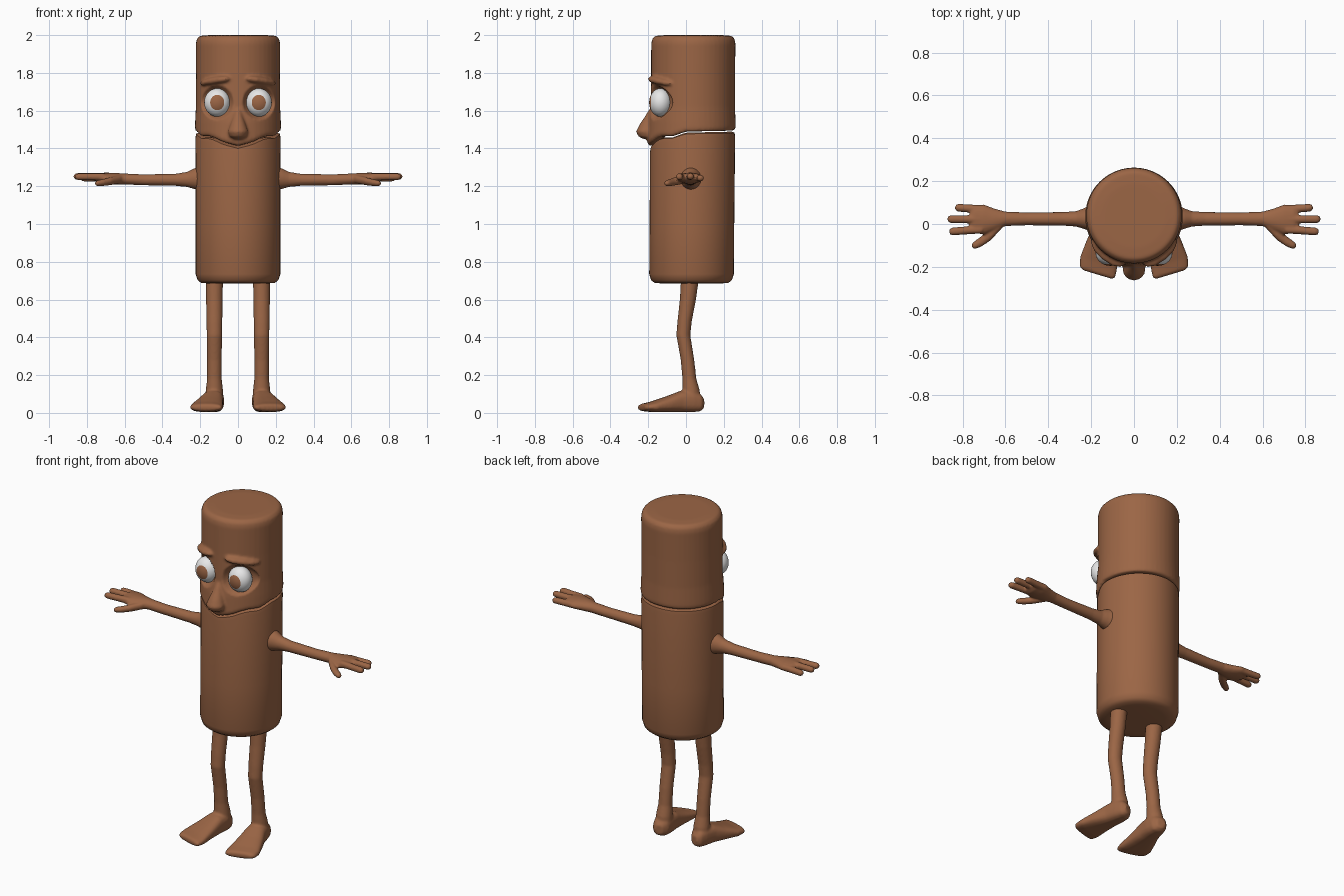
import bpy, bmesh, math
from mathutils import Matrix

if "Cube" in bpy.data.objects:
    bpy.data.objects.remove(bpy.data.objects["Cube"])


def material(name, rgb):
    m = bpy.data.materials.new(name)
    m.diffuse_color = (*rgb, 1)
    m.use_nodes = True
    m.node_tree.nodes["Principled BSDF"].inputs["Base Color"].default_value = m.diffuse_color
    return m


BROWN = material("brown", (0.33, 0.132, 0.06))
WHITE = material("eye white", (0.8, 0.8, 0.8))


def skin(bm, loops):
    """Bridge closed vertex loops and cap both ends."""
    rows = [[bm.verts.new(p) for p in loop] for loop in loops]
    n = len(rows[0])
    for a, b in zip(rows, rows[1:]):
        for i in range(n):
            j = (i + 1) % n
            bm.faces.new((a[i], a[j], b[j], b[i]))
    bm.faces.new(rows[0][::-1])
    bm.faces.new(rows[-1])


def loft(bm, axis, rings, side=1, power=1.0, slant=0.0, n=20):
    """Rings are (x, y, z, first radius, second radius) across the axis."""
    u, v = [i for i in range(3) if i != axis]
    loops = []
    for x, y, z, ru, rv in rings:
        loop = []
        for i in range(n):
            a = 2 * math.pi * i / n
            c, s = math.cos(a), math.sin(a)
            p = [x, y, z]
            p[u] += ru * math.copysign(abs(c) ** power, c)
            p[v] += rv * math.copysign(abs(s) ** power, s)
            p[1] += slant * (p[0] - x)
            p[0] *= side
            loop.append(p)
        loops.append(loop)
    skin(bm, loops)


def finish(name, bm, mats=(BROWN,), voxel=0.0, smooth=4):
    bmesh.ops.recalc_face_normals(bm, faces=bm.faces)
    me = bpy.data.meshes.new(name)
    bm.to_mesh(me)
    bm.free()
    ob = bpy.data.objects.new(name, me)
    bpy.context.collection.objects.link(ob)
    for m in mats:
        me.materials.append(m)
    bpy.ops.object.select_all(action='DESELECT')
    ob.select_set(True)
    bpy.context.view_layer.objects.active = ob
    if voxel:  # blend the overlapping pieces into one skin
        r = ob.modifiers.new("blend", 'REMESH')
        r.mode, r.voxel_size = 'VOXEL', voxel
        s = ob.modifiers.new("soften", 'SMOOTH')
        s.factor, s.iterations = 0.5, smooth
        for mod in ("blend", "soften"):
            bpy.ops.object.modifier_apply(modifier=mod)
    bpy.ops.object.shade_smooth_by_angle(angle=math.radians(50))
    return ob


# Mouth line height by angle from the front
MOUTH = [(0, 1.41), (20, 1.43), (35, 1.455), (45, 1.462), (60, 1.462), (80, 1.487), (180, 1.493)]


def seam(deg):
    for (a, za), (b, zb) in zip(MOUTH, MOUTH[1:]):
        if deg <= b:
            return za + (zb - za) * (deg - a) / (b - a)
    return MOUTH[-1][1]


def drum(bm, profile, n=48):
    """Round column; profile gives (radius, z) from the seam height and front weight."""
    columns = []
    for i in range(n):
        a = 2 * math.pi * i / n
        deg = math.degrees(min(a, 2 * math.pi - a))
        col = profile(seam(deg), math.exp(-(deg / 38) ** 2))
        columns.append([(r * math.sin(a), 0.029 + 0.008 * (z - 0.7) - r * math.cos(a), z)
                        for r, z in col])
    skin(bm, list(zip(*columns)))


# Body
bm = bmesh.new()
drum(bm, lambda s, f: [(0.15, 0.685), (0.195, 0.688), (0.214, 0.703), (0.224, 0.735), (0.224, 1.0),
                       (0.225, s - 0.03), (0.222, s - 0.01), (0.205, s - 0.003), (0.1, 1.45)])
finish("body", bm)

# Head with lip, nose and brows
bm = bmesh.new()
drum(bm, lambda s, f: [(0.1, 1.50), (0.205, s + 0.002), (0.224 + 0.008 * f, s + 0.005),
                       (0.228 + 0.012 * f, s + 0.022), (0.227 + 0.008 * f, 1.54), (0.223, 1.62),
                       (0.222, 1.78), (0.223, 1.955), (0.218, 1.98), (0.202, 1.996), (0.15, 2.0)])
loft(bm, 2, [(0, -.185, 1.605, .012, .012), (0, -.192, 1.57, .025, .025), (0, -.202, 1.53, .04, .042),
             (0, -.212, 1.49, .054, .053), (0, -.21, 1.463, .045, .042), (0, -.205, 1.45, .02, .02)])
for side in (-1, 1):
    loft(bm, 0, [(.045, -.18, 1.768, .01, .008), (.06, -.178, 1.768, .024, .016),
                 (.1, -.168, 1.764, .028, .019), (.15, -.138, 1.756, .026, .018),
                 (.185, -.105, 1.748, .022, .014), (.2, -.085, 1.744, .01, .007)], side)
head = finish("head", bm, voxel=0.008, smooth=3)
for v in head.data.vertices:  # eye sockets
    d = ((abs(v.co.x) - 0.11) / 0.085) ** 2 + ((v.co.z - 1.643) / 0.09) ** 2
    if v.co.y < 0 and d < 1:
        v.co.y += 0.045 * (1 - d * d)

# Eyes, pupil coloured by distance from the front pole
for side, label in ((-1, "left"), (1, "right")):
    bm = bmesh.new()
    bmesh.ops.create_uvsphere(bm, u_segments=32, v_segments=22, radius=1,
                              matrix=Matrix.Rotation(math.pi / 2, 4, 'X'))
    for f in bm.faces:
        if f.calc_center_median().y < -math.cos(math.radians(33)):
            f.material_index = 1
    for v in bm.verts:
        v.co = (side * 0.11 + v.co.x * 0.069, -0.135 + v.co.y * 0.06, 1.643 + v.co.z * 0.075)
    finish(label + "_eye", bm, (WHITE, BROWN))

# Arms with palm, three fingers and thumb
FINGERS = [(.7, .835, .068, .076, 1.243), (.72, .87, .022, .023, 1.252), (.71, .862, -.025, -.035, 1.25)]
for side, label in ((-1, "left"), (1, "right")):
    bm = bmesh.new()
    loft(bm, 0, [(.18, .03, 1.24, .07, .07), (.235, .025, 1.24, .048, .054), (.27, .024, 1.236, .036, .04),
                 (.33, .024, 1.234, .032, .032), (.5, .024, 1.234, .03, .029), (.6, .024, 1.238, .034, .029),
                 (.65, .02, 1.24, .052, .031), (.7, .021, 1.243, .07, .029), (.745, .022, 1.246, .066, .024),
                 (.765, .022, 1.248, .055, .014)], side)
    for x0, x1, y0, y1, z in FINGERS:
        xm, ym = (x0 + x1) / 2, (y0 + y1) / 2
        loft(bm, 0, [(x0, y0, z, .02, .02), (xm, ym, z, .019, .019), (x1 - .015, y1, z, .019, .018),
                     (x1 - .004, y1, z, .014, .013), (x1, y1, z, .005, .005)], side, n=12)
    loft(bm, 0, [(.62, 0, 1.238, .025, .022), (.67, -.048, 1.228, .03, .022), (.71, -.08, 1.22, .025, .019),
                 (.74, -.097, 1.216, .02, .017), (.752, -.1, 1.215, .014, .012), (.757, -.1, 1.215, .006, .005)],
         side, n=12)
    finish(label + "_arm", bm, voxel=0.006, smooth=3)

# Legs with bent knees and splayed flat feet
for side, label in ((-1, "left"), (1, "right")):
    bm = bmesh.new()
    loft(bm, 2, [(.125, .03, .05, .05, .048), (.125, .027, .12, .046, .046), (.125, .018, .18, .039, .037),
                 (.125, .008, .28, .039, .036), (.125, -.014, .41, .041, .037), (.125, -.008, .48, .042, .038),
                 (.125, .01, .6, .044, .043), (.125, .022, .72, .046, .048)], side)
    loft(bm, 1, [(.17, -.236, .028, .07, .012), (.17, -.225, .029, .084, .02), (.165, -.18, .032, .087, .028),
                 (.15, -.1, .046, .072, .042), (.135, -.03, .06, .058, .056), (.125, .03, .062, .052, .058),
                 (.12, .07, .055, .043, .048), (.118, .092, .05, .022, .028)], side, power=0.75, slant=0.3)
    finish(label + "_leg", bm, voxel=0.007, smooth=4)
